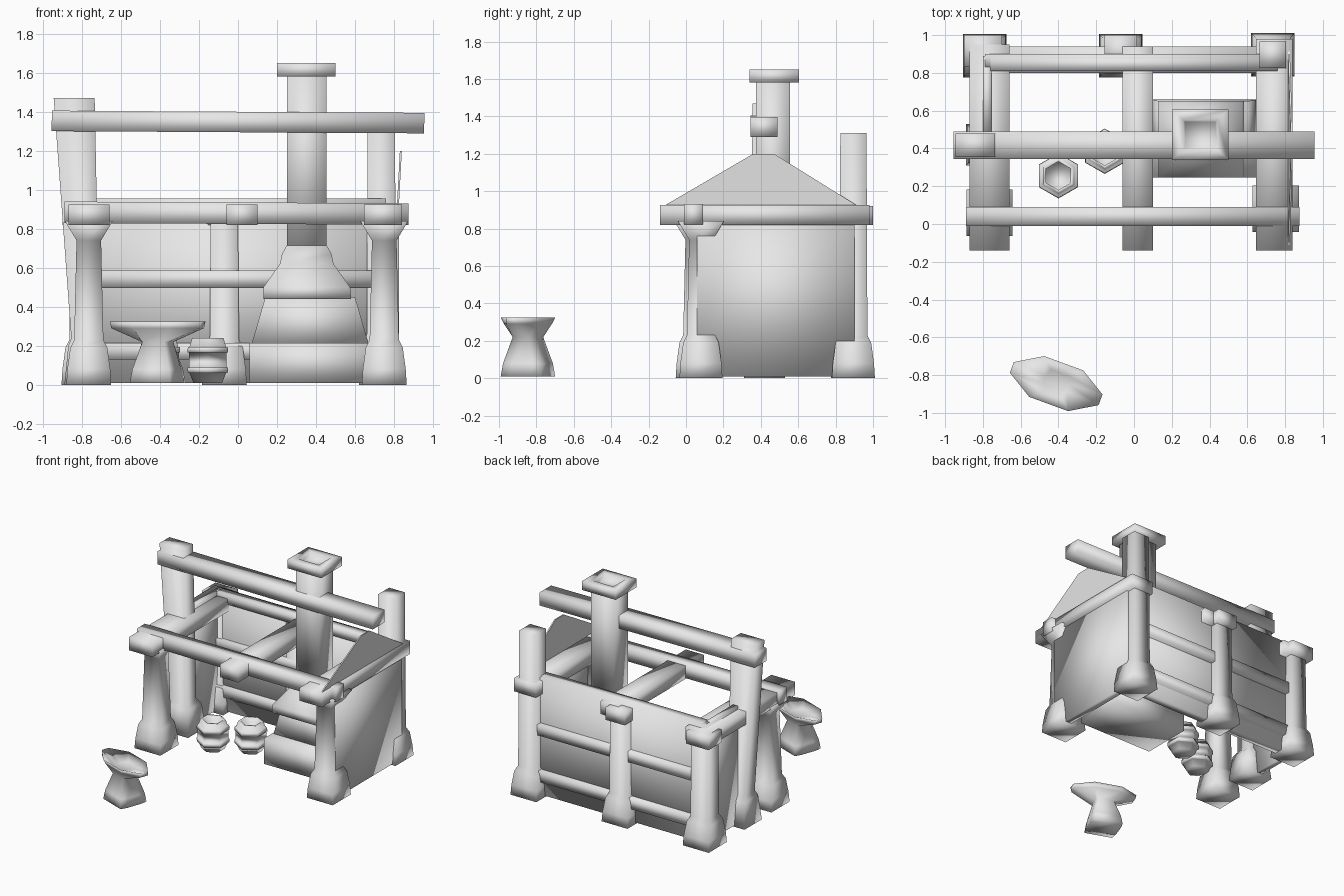
import bpy, bmesh, math
from mathutils import Matrix

cube = bpy.data.objects.get("Cube")
if cube:
    bpy.data.objects.remove(cube, do_unlink=True)

grey = bpy.data.materials.new("light grey")
grey.use_nodes = True
grey.diffuse_color = (0.8, 0.8, 0.8, 1)
grey.node_tree.nodes["Principled BSDF"].inputs["Base Color"].default_value = (0.8, 0.8, 0.8, 1)


def finish(name, bm, smooth=True):
    bmesh.ops.recalc_face_normals(bm, faces=bm.faces)
    for f in bm.faces:
        f.smooth = smooth
    mesh = bpy.data.meshes.new(name)
    bm.to_mesh(mesh)
    bm.free()
    mesh.materials.append(grey)
    obj = bpy.data.objects.new(name, mesh)
    bpy.context.collection.objects.link(obj)
    return obj


def skin(name, rings, smooth=True):
    """Join equal rings of points and cap both ends."""
    bm = bmesh.new()
    loops = [[bm.verts.new(p) for p in ring] for ring in rings]
    n = len(loops[0])
    for a, b in zip(loops, loops[1:]):
        for i in range(n):
            j = (i + 1) % n
            bm.faces.new((a[i], a[j], b[j], b[i]))
    bm.faces.new(loops[0])
    bm.faces.new(loops[-1])
    return finish(name, bm, smooth)


def rect(x0, x1, y0, y1, z):
    return [(x0, y0, z), (x1, y0, z), (x1, y1, z), (x0, y1, z)]


def box(name, x, y, z, tilt=0, smooth=True):
    obj = skin(name, [rect(*x, *y, h) for h in z], smooth)
    if tilt:
        c = Matrix.Translation((sum(x) / 2, sum(y) / 2, sum(z) / 2))
        obj.data.transform(c @ Matrix.Rotation(tilt, 4, 'Y') @ c.inverted())
    return obj


def post(name, x, y, top, flare=0):
    """Tapered post on a stepped foot, with an optional flared head."""
    steps = [(0, 0.115), (0.08, 0.11), (0.19, 0.095), (0.23, 0.075)]
    if flare:
        steps += [(top - 0.1, 0.063), (top, 0.063 + flare)]
    else:
        steps += [(top, 0.07)]
    return skin(name, [rect(x - r, x + r, y - r, y + r, z) for z, r in steps])


def barrel(name, x, y):
    """Six-sided barrel with two hoops and a sunken lid."""
    profile = [(0.01, 0.085), (0.06, 0.108), (0.06, 0.118), (0.09, 0.12), (0.09, 0.112),
               (0.165, 0.112), (0.165, 0.12), (0.195, 0.118), (0.195, 0.108),
               (0.24, 0.093), (0.24, 0.075), (0.2, 0.075)]
    return skin(name, [[(x + r * math.sin(k * math.pi / 3), y + r * math.cos(k * math.pi / 3), z)
                        for k in range(6)] for z, r in profile])


# Posts
post("front_right_post", -0.765, 0.06, 0.84, 0.06)
post("front_left_post", 0.75, 0.08, 0.84, 0.06)
post("back_right_post", -0.79, 0.89, 0.84)
post("back_middle_post", -0.07, 0.89, 0.84)
post("back_left_post", 0.735, 0.895, 1.31)
skin("ridge_post", [rect(-0.89, -0.66, 0.31, 0.53, 0), rect(-0.87, -0.68, 0.33, 0.51, 0.2),
                    rect(-0.855, -0.71, 0.35, 0.485, 0.24), rect(-0.945, -0.735, 0.355, 0.48, 1.47)])

# Beams running front to back
for name, x0, x1, end in [("right", -0.87, -0.66, 0.95), ("middle", -0.06, 0.1, 0.94),
                          ("left", 0.645, 0.84, 0.98)]:
    box(name + "_cross_beam", (x0, x1), (-0.14, end), (0.82, 0.925))
box("back_right_beam_end", (-0.9, -0.7), (0.83, 1), (0.82, 0.92))
box("back_middle_beam_end", (-0.155, 0.015), (0.83, 1), (0.82, 0.92))

# Beams running side to side
box("front_beam", (-0.89, 0.875), (-0.01, 0.09), (0.825, 0.935), 0.005)
box("ridge_beam", (-0.955, 0.955), (0.345, 0.49), (1.295, 1.4), 0.006)

# Walls, rails and gable
box("back_wall", (-0.79, 0.8), (0.83, 0.9), (0.01, 0.95))
box("back_wall_top", (-0.76, 0.76), (0.81, 0.885), (0.88, 0.955))
for z in (0.13, 0.5):
    box("back_rail", (-0.78, 0.78), (0.8, 0.94), (z, z + 0.085))
box("right_wall", (-0.8, -0.755), (0.45, 0.89), (0.01, 0.95))
box("left_wall", (0.77, 0.825), (0.06, 0.9), (0.01, 0.84))
skin("gable", [[(x, -0.12, 0.92), (x, 0.92, 0.92), (x + 0.015, 0.47, 1.2), (x + 0.015, 0.36, 1.2)]
               for x in (0.815, 0.825)], False)

# Oven: hearth, body, hood and chimney
box("hearth", (0.06, 0.72), (0.245, 0.65), (0.01, 0.215))
skin("oven_body", [rect(0.07, 0.67, 0.35, 0.66, 0.21), rect(0.14, 0.6, 0.35, 0.65, 0.45)])
skin("oven_hood", [rect(0.13, 0.58, 0.245, 0.65, 0.44), rect(0.13, 0.575, 0.245, 0.65, 0.5),
                   rect(0.215, 0.49, 0.33, 0.6, 0.62), rect(0.225, 0.48, 0.36, 0.58, 0.67),
                   rect(0.25, 0.455, 0.375, 0.555, 0.715)])
box("chimney", (0.25, 0.455), (0.375, 0.555), (0.7, 1.6))
skin("chimney_cap", [rect(0.2, 0.5, 0.34, 0.605, 1.58), rect(0.2, 0.5, 0.34, 0.605, 1.65),
                     rect(0.26, 0.44, 0.395, 0.55, 1.65), rect(0.27, 0.43, 0.405, 0.54, 1.61)])

# Barrels
barrel("front_barrel", -0.4, 0.255)
barrel("back_barrel", -0.155, 0.385)


# Tied sack with two long ears at its mouth
def sack_ring(z, a, b, e, f):
    return [(-a, -b, z), (a, -b, z), (e, -f, z), (e, f, z),
            (a, b, z), (-a, b, z), (-e, f, z), (-e, -f, z)]


sack = skin("sack", [sack_ring(0.01, 0.11, 0.115, 0.12, 0.06), sack_ring(0.08, 0.1, 0.105, 0.11, 0.05),
                     sack_ring(0.22, 0.06, 0.065, 0.075, 0.03), sack_ring(0.29, 0.1, 0.1, 0.24, 0.035),
                     sack_ring(0.325, 0.11, 0.115, 0.25, 0.03), sack_ring(0.28, 0.05, 0.06, 0.07, 0.02)])
sack.data.transform(Matrix.Translation((-0.412, -0.845, 0)) @ Matrix.Rotation(math.radians(-20), 4, 'Z'))
